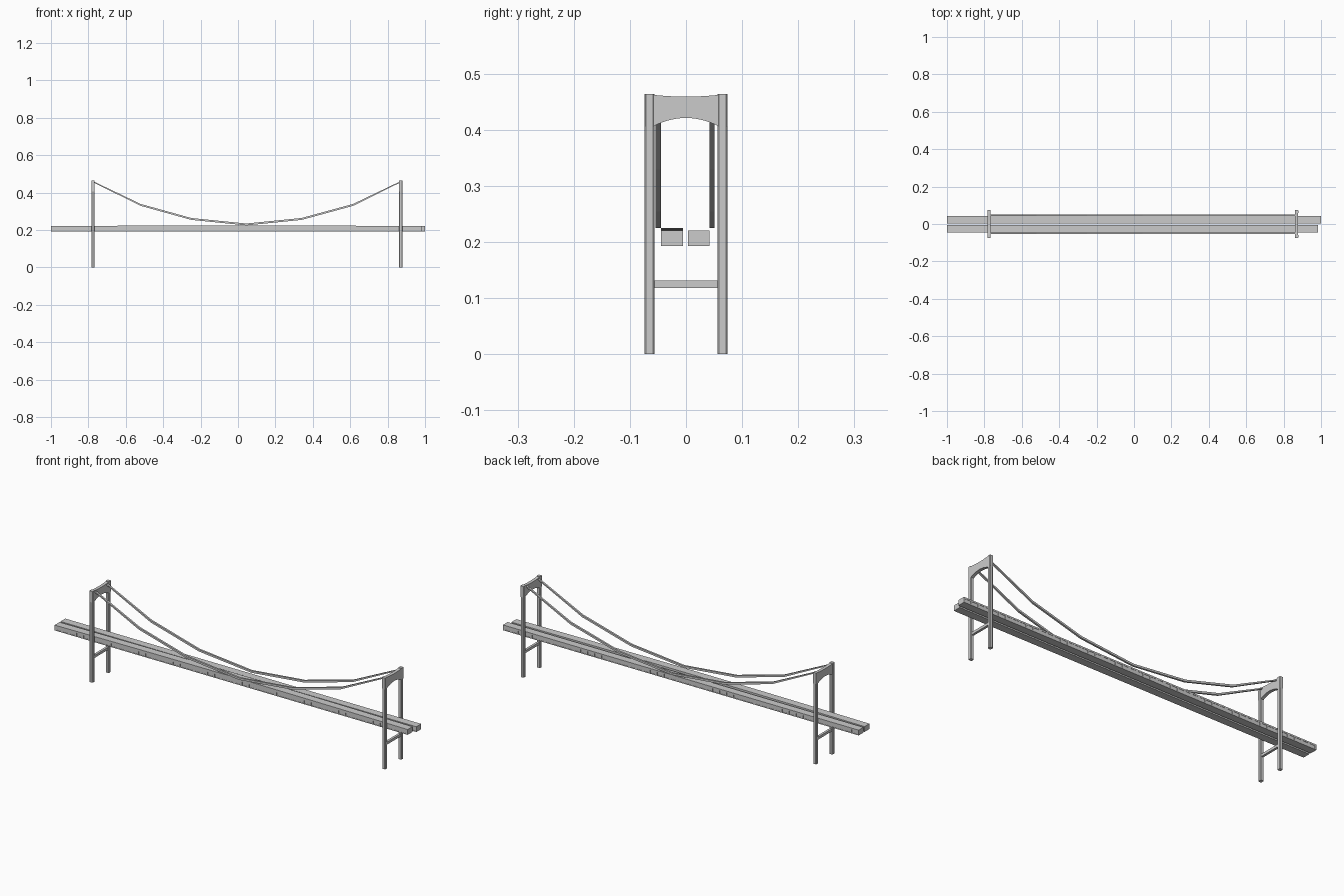
import bpy, bmesh, math
from mathutils import Matrix, Vector

if "Cube" in bpy.data.objects:
    bpy.data.objects.remove(bpy.data.objects["Cube"])


def finish(name, bm):
    bmesh.ops.recalc_face_normals(bm, faces=bm.faces)
    me = bpy.data.meshes.new(name)
    bm.to_mesh(me)
    bm.free()
    ob = bpy.data.objects.new(name, me)
    bpy.context.collection.objects.link(ob)
    return ob


def add_box(bm, x0, x1, y0, y1, z0, z1):
    c = Vector(((x0 + x1) / 2, (y0 + y1) / 2, (z0 + z1) / 2))
    m = Matrix.Translation(c) @ Matrix.Diagonal((x1 - x0, y1 - y0, z1 - z0, 1))
    bmesh.ops.create_cube(bm, size=1, matrix=m)


def extrude_profile(bm, pts, axis, depth):
    face = bm.faces.new([bm.verts.new(p) for p in pts])
    res = bmesh.ops.extrude_face_region(bm, geom=[face])
    verts = [v for v in res["geom"] if isinstance(v, bmesh.types.BMVert)]
    bmesh.ops.translate(bm, verts=verts, vec=Vector(axis) * depth)


# Towers: chamfered legs, low cross beam, arched portal with a dished top
def tower(name, x):
    bm = bmesh.new()
    h = 0.009
    for s in (-1, 1):
        y, c = s * 0.065, 0.003
        outline = [(-h + c, -h), (h - c, -h), (h, -h + c), (h, h - c),
                   (h - c, h), (-h + c, h), (-h, h - c), (-h, -h + c)]
        extrude_profile(bm, [(x + a, y + b, 0.0) for a, b in outline], (0, 0, 1), 0.464)
    add_box(bm, x - 0.006, x + 0.006, -0.058, 0.058, 0.118, 0.131)
    n = 12
    ts = [-1 + 2 * i / n for i in range(n + 1)]
    under = [(x - 0.008, 0.057 * t, 0.421 - 0.014 * t * t) for t in ts]
    top = [(x - 0.008, 0.074 * t, 0.459 + 0.005 * t * t) for t in reversed(ts)]
    sides_r = [(x - 0.008, 0.074, 0.407)]
    sides_l = [(x - 0.008, -0.074, 0.407)]
    extrude_profile(bm, under + sides_r + top + sides_l, (1, 0, 0), 0.016)
    return finish(name, bm)


# Deck girder: cambered road slab, recessed web, bottom flange and side posts
def deck(name, x0, x1, y0, y1, camber):
    bm = bmesh.new()
    n = 14
    road = []
    for i in range(n + 1):
        t = i / n
        road.append((x0 + (x1 - x0) * t, y0, 0.220 + camber * math.sin(math.pi * t)))
    extrude_profile(bm, road + [(x1, y0, 0.212), (x0, y0, 0.212)], (0, 1, 0), y1 - y0)
    r = 0.0015
    add_box(bm, x0, x1, y0 + r, y1 - r, 0.197, 0.213)
    add_box(bm, x0, x1, y0, y1, 0.193, 0.197)
    posts = 52
    for i in range(posts):
        x = x0 + 0.004 + (x1 - x0 - 0.008) * i / (posts - 1)
        add_box(bm, x - 0.004, x + 0.004, y0, y1, 0.196, 0.213)
    return finish(name, bm)


# Main cables: faceted ribbons that thin towards the tower tops
def cable(name, y0, y1):
    path = [(-0.775, 0.458, 0.003), (-0.52, 0.334, 0.005), (-0.25, 0.259, 0.005),
            (0.045, 0.2295, 0.005), (0.34, 0.259, 0.005), (0.615, 0.334, 0.005),
            (0.87, 0.458, 0.003)]
    upper = [(x, y0, z + t) for x, z, t in path]
    lower = [(x, y0, z - t) for x, z, t in reversed(path)]
    bm = bmesh.new()
    extrude_profile(bm, upper + lower, (0, 1, 0), y1 - y0)
    return finish(name, bm)


tower("left_tower", -0.775)
tower("right_tower", 0.870)
deck("front_deck", -1.0, 0.985, -0.0445, -0.0055, 0.005)
deck("back_deck", -1.0, 1.0, 0.0036, 0.0420, 0.0)
cable("front_cable", -0.054, -0.0445)
cable("back_cable", 0.0415, 0.051)
